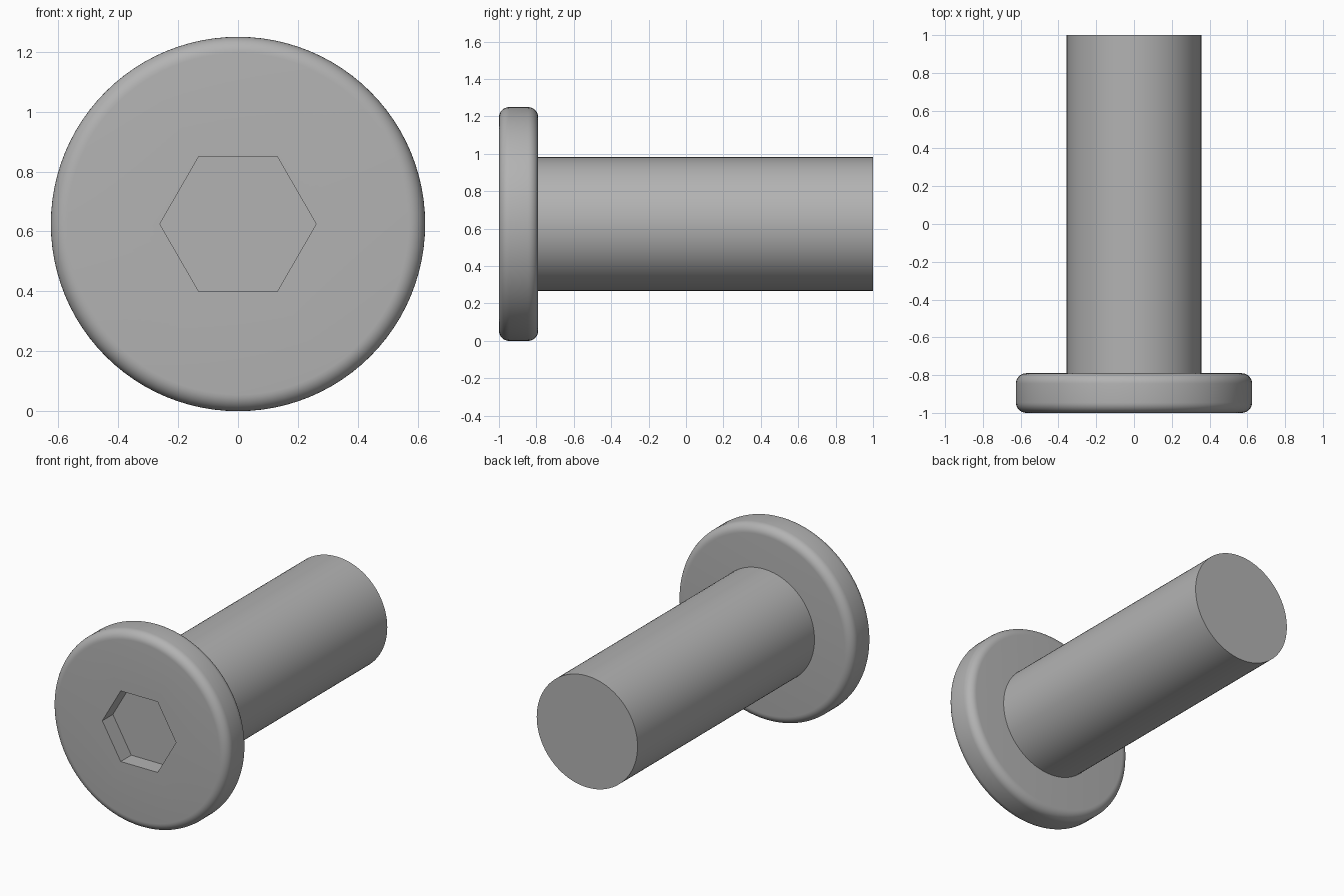
import bpy, bmesh
from math import pi, cos, sin, radians

SEGMENTS = 96
AXIS_Z = 0.625                 # height of the bolt axis
HEAD_R, SHAFT_R = 0.625, 0.357
FRONT, HEAD_BACK, TIP = -1.0, -0.79, 1.0
FILLET = 0.055
SOCKET_APOTHEM, SOCKET_FLOOR = 0.226, -0.893

cube = bpy.data.objects.get("Cube")
if cube:
    bpy.data.objects.remove(cube, do_unlink=True)

steel = bpy.data.materials.new("grey_steel")
steel.use_nodes = True
GREY = (0.45, 0.45, 0.45, 1.0)
steel.diffuse_color = GREY
steel.node_tree.nodes["Principled BSDF"].inputs["Base Color"].default_value = GREY


def circle(radius):
    return lambda angle: radius


def hexagon(apothem):
    # corners point to the left and right
    return lambda angle: apothem / cos(angle % (pi / 3) - pi / 6)


def lathe(name, rings):
    """Skin a list of (outline, y) rings around the bolt axis and cap both ends."""
    bm = bmesh.new()
    loops = []
    for outline, y in rings:
        loop = []
        for i in range(SEGMENTS):
            a = 2 * pi * i / SEGMENTS
            r = outline(a)
            loop.append(bm.verts.new((r * cos(a), y, AXIS_Z + r * sin(a))))
        loops.append(loop)
    for near, far in zip(loops, loops[1:]):
        for i in range(SEGMENTS):
            j = (i + 1) % SEGMENTS
            bm.faces.new((near[i], near[j], far[j], far[i]))
    bm.faces.new(loops[0])
    bm.faces.new(loops[-1])
    bmesh.ops.recalc_face_normals(bm, faces=bm.faces)
    mesh = bpy.data.meshes.new(name)
    bm.to_mesh(mesh)
    bm.free()
    mesh.materials.append(steel)
    obj = bpy.data.objects.new(name, mesh)
    bpy.context.collection.objects.link(obj)
    bpy.ops.object.select_all(action="DESELECT")
    obj.select_set(True)
    bpy.context.view_layer.objects.active = obj
    bpy.ops.object.shade_smooth_by_angle(angle=radians(30))
    return obj


# Rounded rim: a quarter fillet at the front edge, mirrored at the back edge
STEPS = 8
fillet = []
for k in range(STEPS + 1):
    t = pi / 2 * k / STEPS
    fillet.append((HEAD_R - FILLET * (1 - sin(t)), FILLET * (1 - cos(t))))
rim = [(circle(r), FRONT + d) for r, d in fillet]
rim += [(circle(r), HEAD_BACK - d) for r, d in reversed(fillet)]

# Disc head with a hexagonal socket sunk into the front
socket = [(hexagon(SOCKET_APOTHEM), SOCKET_FLOOR), (hexagon(SOCKET_APOTHEM), FRONT)]
lathe("bolt_head", socket + rim)

# Plain cylindrical shaft
lathe("bolt_shaft", [(circle(SHAFT_R), HEAD_BACK), (circle(SHAFT_R), TIP)])
